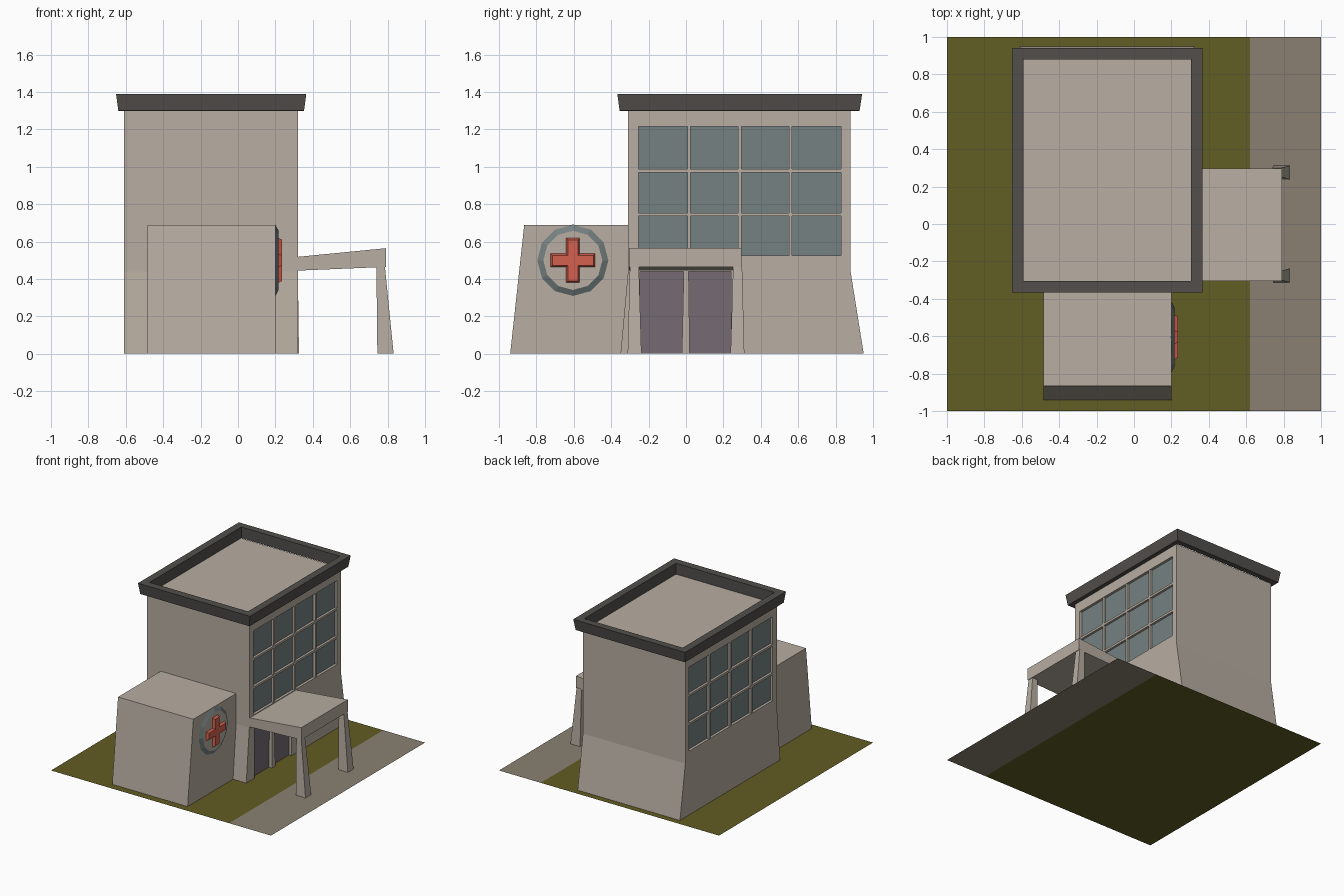
import bpy, bmesh, math
from mathutils import Vector

if "Cube" in bpy.data.objects:
    bpy.data.objects.remove(bpy.data.objects["Cube"])


def mat(name, r, g, b):
    m = bpy.data.materials.new(name)
    lin = [((c / 255 + 0.055) / 1.055) ** 2.4 for c in (r, g, b)]
    m.diffuse_color = (*lin, 1)
    m.use_nodes = True
    m.node_tree.nodes["Principled BSDF"].inputs["Base Color"].default_value = m.diffuse_color
    return m


WALL = mat("beige wall", 184, 174, 162)
TRIM = mat("dark grey trim", 82, 79, 75)
GLASS = mat("blue grey glass", 118, 129, 129)
DOOR = mat("dull purple door", 117, 107, 114)
RED = mat("red", 212, 96, 78)
GRASS = mat("olive grass", 97, 93, 35)
PATH = mat("brown grey pavement", 138, 128, 113)


def loft(name, loops, *mats, closed=False):
    """Skin equal-length point loops; cap the ends, or close into a ring."""
    bm = bmesh.new()
    rows = [[bm.verts.new(p) for p in lp] for lp in loops]
    n = len(rows[0])
    pairs = list(zip(rows, rows[1:])) + ([(rows[-1], rows[0])] if closed else [])
    for a, b in pairs:
        for i in range(n):
            j = (i + 1) % n
            bm.faces.new((a[i], a[j], b[j], b[i]))
    if not closed:
        bm.faces.new(rows[0])
        bm.faces.new(rows[-1])
    bmesh.ops.recalc_face_normals(bm, faces=bm.faces)
    me = bpy.data.meshes.new(name)
    bm.to_mesh(me)
    bm.free()
    for m in mats:
        me.materials.append(m)
    ob = bpy.data.objects.new(name, me)
    bpy.context.collection.objects.link(ob)
    return ob


def rect(x0, x1, y0, y1, z):
    return [(x0, y0, z), (x1, y0, z), (x1, y1, z), (x0, y1, z)]


def box(name, x0, x1, y0, y1, z0, z1, m):
    return loft(name, [rect(x0, x1, y0, y1, z0), rect(x0, x1, y0, y1, z1)], m)


def prism_x(name, yz, x0, x1, m):
    return loft(name, [[(x, y, z) for y, z in yz] for x in (x0, x1)], m)


def cut(ob, cutter):
    cutter.hide_render = True
    mod = ob.modifiers.new("cut", "BOOLEAN")
    mod.operation, mod.solver, mod.object = "DIFFERENCE", "EXACT", cutter
    bpy.context.view_layer.objects.active = ob
    bpy.ops.object.modifier_apply(modifier=mod.name)
    bpy.data.objects.remove(cutter)


def plane(name, x0, x1, y0, y1, m):
    me = bpy.data.meshes.new(name)
    me.from_pydata(rect(x0, x1, y0, y1, 0), [], [(0, 1, 2, 3)])
    me.materials.append(m)
    bpy.context.collection.objects.link(bpy.data.objects.new(name, me))


# ground
plane("grass", -1, 0.62, -1, 1, GRASS)
plane("pavement", 0.62, 1, -1, 1, PATH)

# main block with flared base, and the lower wing
B = 0.001
XL, XR = -0.61, 0.32
main = prism_x("main_block", [(-0.35, B), (-0.31, 0.44), (-0.31, 1.30),
                              (0.88, 1.30), (0.88, 0.44), (0.95, B)], XL, XR, WALL)
prism_x("side_wing", [(-0.94, B), (-0.865, 0.69), (-0.30, 0.69), (-0.30, B)],
        -0.485, 0.20, WALL)

# window walls on both long sides: recess, glass plate, glazing bars
Y0, Y1, Z0, Z1, DEEP = -0.255, 0.83, 0.525, 1.215, 0.025
for side, xw, s in (("front", XR, 1), ("rear", XL, -1)):
    cut(main, box("cutter", *sorted((xw - s * DEEP, xw + s * 0.1)), Y0, Y1, Z0, Z1, WALL))
    gx = xw - s * DEEP
    box(side + "_glass", *sorted((gx - s * 0.002, gx + s * 0.004)), Y0, Y1, Z0, Z1, GLASS)
    bx = sorted((gx, xw - s * 0.002))
    for i in (1, 2, 3):
        yc = Y0 + (Y1 - Y0) * i / 4
        box(f"{side}_mullion_{i}", *bx, yc - 0.009, yc + 0.009, Z0, Z1, WALL)
    for i, zc in enumerate((0.745, 0.98)):
        box(f"{side}_transom_{i + 1}", *bx, Y0, Y1, zc - 0.009, zc + 0.009, WALL)

# entrance: recess, door leaves, middle post
cut(main, box("cutter", XR - 0.03, XR + 0.1, -0.245, 0.24, -0.1, 0.44, WALL))
for name, a, b in (("left_door", -0.245, -0.003), ("right_door", 0.003, 0.24)):
    box(name, XR - 0.032, XR - 0.024, a, b, B, 0.44, DOOR)
loft("door_post", [rect(XR - 0.03, XR + 0.006, -0.022, 0.020, B),
                   rect(XR - 0.03, XR, -0.012, 0.014, 0.442)], WALL)

# sloping canopy on two tapered columns
canopy = [(0.31, 0.518), (0.79, 0.565), (0.79, 0.465), (0.31, 0.445)]
loft("canopy", [[(x, y, z) for x, z in canopy] for y in (-0.305, 0.297)], WALL)
for name, s in (("left_column", -1), ("right_column", 1)):
    loft(name, [rect(0.745, 0.832, *sorted((s * 0.238, s * 0.312)), B),
                rect(0.74, 0.785, *sorted((s * 0.252, s * 0.30)), 0.47)], WALL)

# parapet ring round the flat roof
loft("roof_parapet", [rect(-0.64, 0.353, -0.355, 0.928, 1.30),
                      rect(-0.652, 0.365, -0.367, 0.942, 1.39),
                      rect(-0.59, 0.305, -0.305, 0.885, 1.39),
                      rect(-0.59, 0.305, -0.305, 0.885, 1.299)], TRIM, closed=True)

# round sign: sloped rim with a flat face, and a raised red cross
CY, CZ = -0.605, 0.50


def ring(x, r, n=12):
    return [(x, CY + r * math.sin(math.tau * i / n), CZ + r * math.cos(math.tau * i / n))
            for i in range(n)]


sign = loft("round_sign", [ring(0.199, 0.192), ring(0.217, 0.158)], GLASS, WALL)
for f in sign.data.polygons:
    if f.normal.x > 0.99:
        f.material_index = 1


def cross(x, a, w):
    pts, d = [], Vector((x, CY, CZ))
    for c, s in ((1, 0), (0, 1), (-1, 0), (0, -1)):
        for u, v in ((a, -w), (a, w), (w, w)):
            pts.append(d + Vector((0, u * c - v * s, u * s + v * c)))
    return pts


loft("red_cross", [cross(0.216, 0.12, 0.036), cross(0.236, 0.11, 0.027)], RED)
